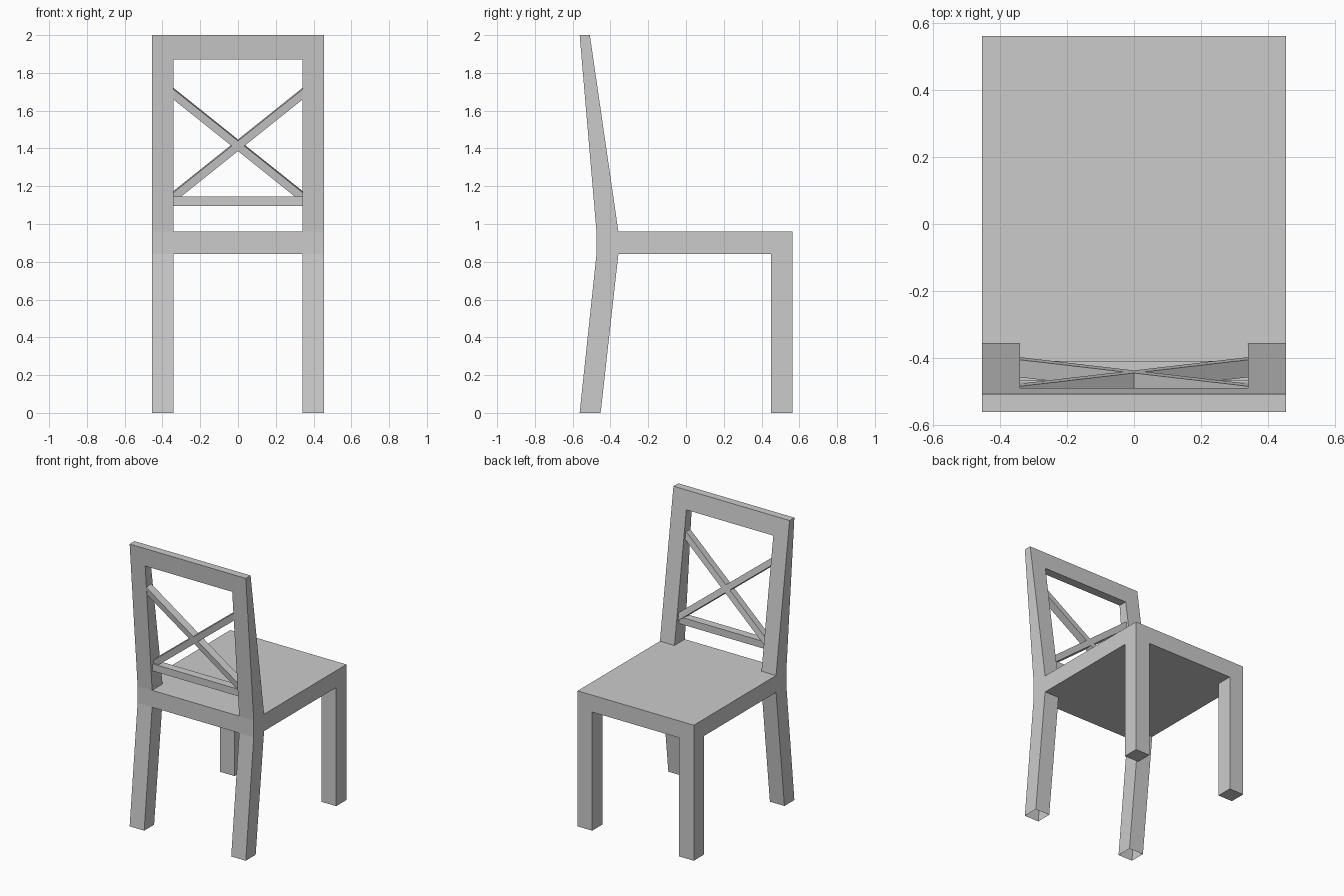
import bpy, bmesh
from mathutils import Vector

if "Cube" in bpy.data.objects:
    bpy.data.objects.remove(bpy.data.objects["Cube"])

HALF_W, INNER = 0.455, 0.341       # outer and inner x of the legs
SEAT_LO, SEAT_HI, TOP = 0.84, 0.96, 2.0


def sweep(name, points, offset, mirror=False, open_bottom=False):
    """Extrude a planar outline by an offset vector, optionally mirrored in x."""
    bm = bmesh.new()
    face = bm.faces.new([bm.verts.new(p) for p in points])
    new = bmesh.ops.extrude_face_region(bm, geom=[face], use_keep_orig=True)["geom"]
    bmesh.ops.translate(bm, vec=offset, verts=[g for g in new if isinstance(g, bmesh.types.BMVert)])
    bmesh.ops.recalc_face_normals(bm, faces=bm.faces)
    if open_bottom:
        low = [f for f in bm.faces if all(v.co.z < 1e-4 for v in f.verts)]
        bmesh.ops.delete(bm, geom=low, context='FACES_ONLY')
    mesh = bpy.data.meshes.new(name)
    bm.to_mesh(mesh)
    bm.free()
    obj = bpy.data.objects.new(name, mesh)
    bpy.context.collection.objects.link(obj)
    if mirror:
        mod = obj.modifiers.new("mirror", 'MIRROR')
        mod.use_mirror_merge = False
    return obj


def side_part(name, profile, x0, x1, **kw):
    """Extrude a (y, z) side profile from x0 to x1."""
    return sweep(name, [(x0, y, z) for y, z in profile], Vector((x1 - x0, 0, 0)), **kw)


def rect(y0, y1, z0, z1):
    return [(y0, z0), (y1, z0), (y1, z1), (y0, z1)]


def back_y(z, at_seat, at_top):
    """y on a leaning face of the backrest at height z."""
    return at_seat + (at_top - at_seat) * (z - SEAT_HI) / (TOP - SEAT_HI)


def back_profile(z0, z1):
    rear, front = (-0.474, -0.563), (-0.358, -0.509)
    return [(back_y(z0, *rear), z0), (back_y(z0, *front), z0),
            (back_y(z1, *front), z1), (back_y(z1, *rear), z1)]


# Seat and legs
side_part("seat", rect(-0.474, 0.563, SEAT_LO, SEAT_HI), -HALF_W, HALF_W)
side_part("front_legs", rect(0.449, 0.563, 0, SEAT_LO), INNER, HALF_W, mirror=True)
side_part("back_legs", [(-0.563, 0), (-0.452, 0), (-0.358, SEAT_LO), (-0.474, SEAT_LO)],
          INNER, HALF_W, mirror=True, open_bottom=True)

# Leaning backrest frame
side_part("back_posts", back_profile(SEAT_HI, TOP), INNER, HALF_W, mirror=True)
side_part("top_rail", back_profile(1.87, TOP), -INNER, INNER)
side_part("lower_rail", rect(-0.468, -0.41, 1.095, 1.145), -INNER, INNER)

# Crossed bars, parallel to the leaning front of the backrest
bar_front = (-0.375, -0.526)
slope = (bar_front[1] - bar_front[0]) / (TOP - SEAT_HI)
depth = Vector((0, -1, slope)).normalized() * 0.053
for name, s in (("cross_bar_left", -1), ("cross_bar_right", 1)):
    outline = [(-s * INNER, 1.121), (s * INNER, 1.666), (s * INNER, 1.72), (-s * INNER, 1.175)]
    sweep(name, [(x, back_y(z, *bar_front), z) for x, z in outline], depth)
